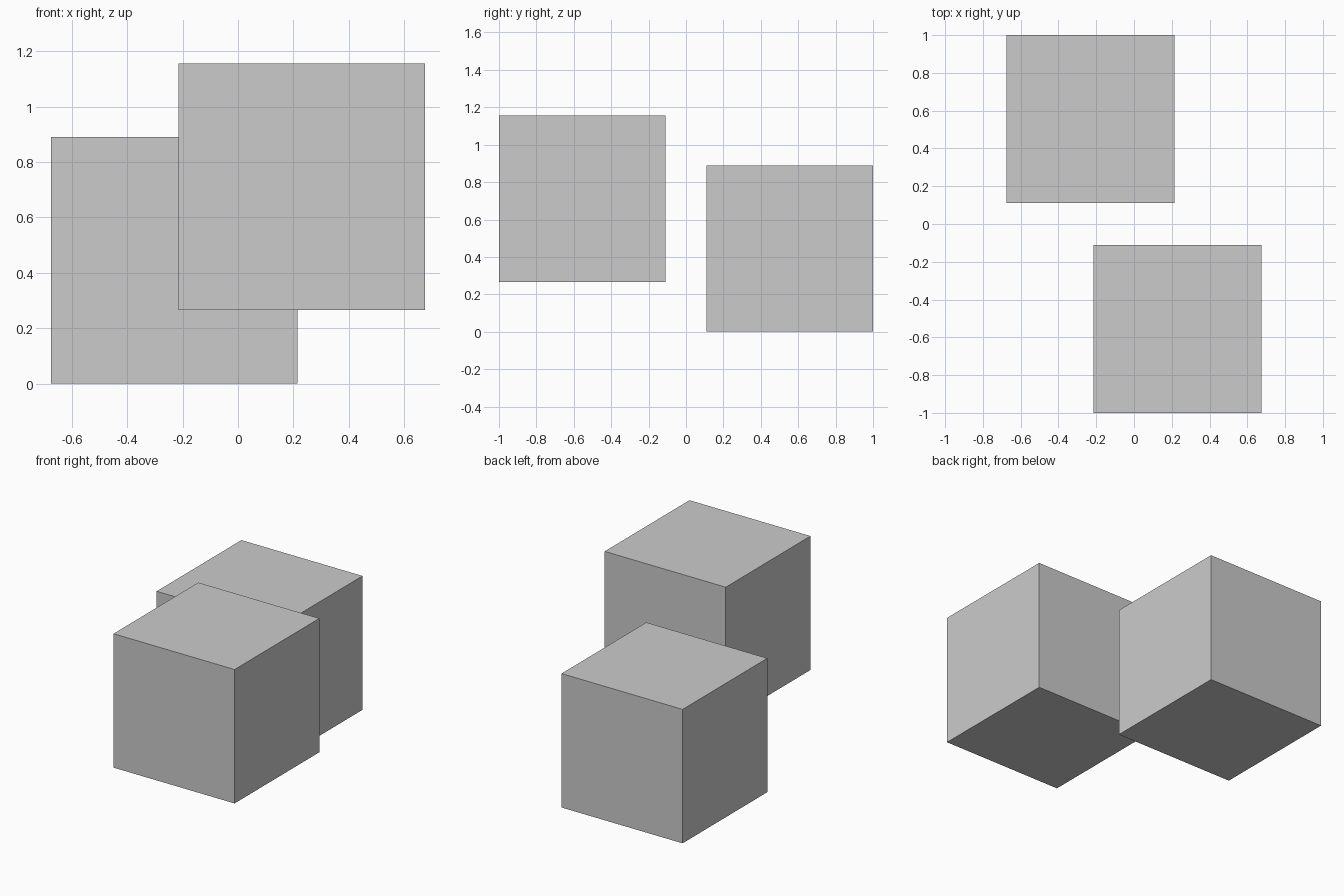
import bpy

if "Cube" in bpy.data.objects:
    bpy.data.objects.remove(bpy.data.objects["Cube"])

SIZE = 0.89


def cube(name, x, y, z):
    bpy.ops.mesh.primitive_cube_add(size=SIZE, location=(x, y, z))
    bpy.context.object.name = name


# Raised cube at the front right, lower cube at the back left
cube("front_cube", 0.23, -0.555, 0.265 + SIZE / 2)
cube("back_cube", -0.23, 0.555, SIZE / 2)
